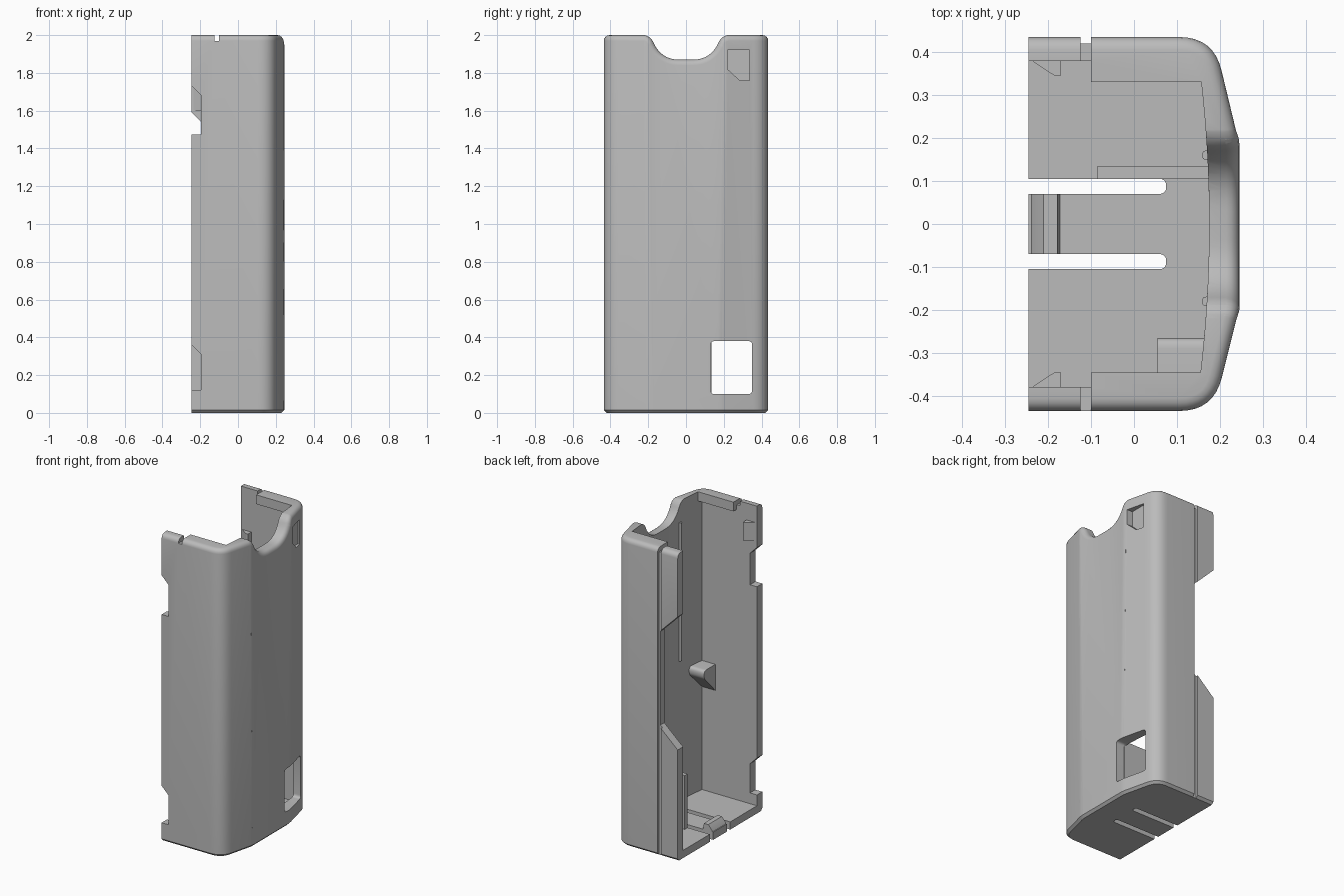
import bpy, bmesh
from mathutils import Vector

cube = bpy.data.objects.get("Cube")
if cube:
    bpy.data.objects.remove(cube, do_unlink=True)

# Single plastic colour
GREY = (0.5, 0.5, 0.5, 1)
plastic = bpy.data.materials.new("grey_plastic")
plastic.use_nodes = True
plastic.diffuse_color = GREY
plastic.node_tree.nodes["Principled BSDF"].inputs["Base Color"].default_value = GREY


def rounded(corners, steps=8):
    """Outline from (u, v, setback) corners, each eased by a curve."""
    out = []
    pts = [Vector(c[:2]) for c in corners]
    for i, p in enumerate(pts):
        t = corners[i][2]
        if t == 0:
            out.append(tuple(p))
            continue
        a = p + (pts[i - 1] - p).normalized() * t
        b = p + (pts[(i + 1) % len(pts)] - p).normalized() * t
        for k in range(steps + 1):
            s = k / steps
            out.append(tuple(a * (1 - s) ** 2 + p * 2 * s * (1 - s) + b * s * s))
    return out


def prism(name, outline, axis, lo, hi):
    """Extrude an outline along an axis: x takes (y,z), y takes (x,z), z takes (x,y)."""
    place = {"x": lambda u, v, w: (w, u, v),
             "y": lambda u, v, w: (u, w, v),
             "z": lambda u, v, w: (u, v, w)}[axis]
    bm = bmesh.new()
    rings = [[bm.verts.new(place(u, v, w)) for u, v in outline] for w in (lo, hi)]
    bm.faces.new(rings[0])
    bm.faces.new(rings[1])
    n = len(outline)
    for i in range(n):
        j = (i + 1) % n
        bm.faces.new((rings[0][i], rings[0][j], rings[1][j], rings[1][i]))
    bmesh.ops.recalc_face_normals(bm, faces=bm.faces)
    mesh = bpy.data.meshes.new(name)
    bm.to_mesh(mesh)
    bm.free()
    mesh.materials.append(plastic)
    ob = bpy.data.objects.new(name, mesh)
    bpy.context.scene.collection.objects.link(ob)
    return ob


def rect(u0, u1, v0, v1):
    return [(u0, v0), (u1, v0), (u1, v1), (u0, v1)]


def bake(ob):
    bpy.context.view_layer.update()
    dg = bpy.context.evaluated_depsgraph_get()
    mesh = bpy.data.meshes.new_from_object(ob.evaluated_get(dg))
    ob.modifiers.clear()
    ob.data = mesh


def cut(ob, cutters):
    for c in cutters:
        c.hide_render = True
        m = ob.modifiers.new("cut", "BOOLEAN")
        m.operation = "DIFFERENCE"
        m.solver = "EXACT"
        m.object = c
    bake(ob)
    for c in cutters:
        bpy.data.objects.remove(c, do_unlink=True)


def bevel_edges(ob, test, width, segments):
    bm = bmesh.new()
    bm.from_mesh(ob.data)
    bmesh.ops.remove_doubles(bm, verts=bm.verts, dist=0.0001)
    picked = [e for e in bm.edges if len(e.link_faces) == 2
              and e.calc_face_angle() > 0.6
              and max(v.co.x for v in e.verts) > -0.24
              and all(test(v.co.z) for v in e.verts)]
    bmesh.ops.bevel(bm, geom=picked, offset=width, segments=segments,
                    profile=0.5, affect="EDGES", clamp_overlap=False)
    bm.to_mesh(ob.data)
    bm.free()


# Outer body with thumb scoop, rounded top rim and chamfered base
shell = prism("shell", rounded([
    (-0.245, -0.435, 0), (0.185, -0.435, 0.08), (0.245, -0.195, 0.02),
    (0.245, 0.185, 0.02), (0.185, 0.435, 0.08), (-0.245, 0.435, 0)]), "z", 0, 2)
scoop = rounded([
    (-0.27, 2.3, 0), (-0.27, 2.004, 0), (-0.19, 2.0, 0.045), (-0.13, 1.87, 0.095),
    (0.13, 1.87, 0.095), (0.19, 2.0, 0.045), (0.27, 2.004, 0), (0.27, 2.3, 0)])
cut(shell, [prism("scoop_cutter", scoop, "x", -0.6, 0.6)])
bevel_edges(shell, lambda z: z > 1.85, 0.03, 4)
bevel_edges(shell, lambda z: z < 0.01, 0.015, 1)


def cavity(y0, y1):
    """Inner plan, open to the back, with a gently bowed front wall."""
    bow = []
    for k in range(17):
        y = y0 + (y1 - y0) * k / 16
        bow.append((0.175 - 0.17 * y * y, y))
    return [(-0.6, y0)] + bow + [(-0.6, y1)]


# Hollow interior, leaving an inward lip around the top
cut(shell, [
    prism("cavity_cutter", cavity(-0.38, 0.38), "z", 0.05, 1.94),
    prism("mouth_cutter", cavity(-0.345, 0.33), "z", 1.5, 2.3),
    prism("rear_mouth_cutter", rect(-0.6, -0.1, -0.379, 0.379), "z", 1.6, 2.4)])

# Window, label recess, side notches, grooves and floor slots
cutters = [
    prism("window_cutter", rounded([(y, z, 0.02) for y, z in rect(0.13, 0.35, 0.1, 0.38)], 4),
          "x", 0.05, 0.5),
    prism("recess_cutter", [(0.22, 1.92), (0.335, 1.92), (0.335, 1.76), (0.285, 1.76),
                            (0.22, 1.82)], "x", 0.197, 0.5),
    prism("side_gap_cutter", [(-0.11, 0.845), (-0.11, 1.455), (-0.4, 1.745), (-0.4, 0.585)],
          "y", 0.3, 0.6),
    prism("groove_cutter", rect(-0.125, -0.1, 0.42, 0.6), "z", -0.5, 2.5),
    prism("rim_notch_cutter", rect(-0.125, -0.1, 1.97, 2.2), "y", -0.7, 0.7)]
for low, high in ((1.475, 1.68), (0.12, 0.31)):
    cutters.append(prism("edge_notch_cutter", [(-0.3, low), (-0.195, low), (-0.195, high),
                                               (-0.3, high + 0.105)], "y", -0.6, -0.3))
for y0 in (0.07, -0.105):
    y1 = y0 + 0.035
    cutters.append(prism("slot_cutter", rounded([
        (-0.5, y0, 0), (0.075, y0, 0.017), (0.075, y1, 0.017), (-0.5, y1, 0)]),
        "z", -0.2, 0.2))
cut(shell, cutters)

# Snap ridge on the floor tongue
parts = [shell, prism("tongue_ridge", [(-0.243, 0.04), (-0.235, 0.06), (-0.21, 0.09),
                                       (-0.178, 0.09), (-0.17, 0.04)], "y", -0.07, 0.07)]

# Snap clips inside the side walls
for name, side, z0, z1 in (("left_clip", 1, 1.6, 1.72), ("right_clip", -1, 1.77, 1.89)):
    profile = [(-0.235, side * 0.385), (-0.235, side * 0.378), (-0.185, side * 0.345),
               (-0.17, side * 0.345), (-0.17, side * 0.385)]
    parts.append(prism(name, profile, "z", z0, z1))

# Divider beside the window
parts.append(prism("divider", rect(-0.085, 0.185, 0.105, 0.135), "z", 0.04, 0.4))

# Support bracket in the front corner
bracket = prism("bracket", rounded([(-0.39, 0.89, 0), (-0.265, 0.89, 0.025),
                                    (-0.265, 0.84, 0.02), (-0.39, 0.71, 0)], 5),
                "x", 0.055, 0.18)
parts.append(bracket)

# Slim vertical ribs on the front wall
for name, y in (("left_rib", 0.16), ("right_rib", -0.18)):
    ring = rounded([(u, v, 0.011) for u, v in rect(0.158, 0.18, y - 0.011, y + 0.011)], 4)
    parts.append(prism(name, ring[:-1], "z", 0.96, 1.86))

# Smooth curved areas while keeping edges sharp
for ob in bpy.context.selected_objects:
    ob.select_set(False)
for ob in parts:
    bm = bmesh.new()
    bm.from_mesh(ob.data)
    bmesh.ops.remove_doubles(bm, verts=bm.verts, dist=0.0001)
    bm.to_mesh(ob.data)
    bm.free()
    ob.select_set(True)
bpy.context.view_layer.objects.active = shell
bpy.ops.object.shade_smooth_by_angle(angle=0.52)
